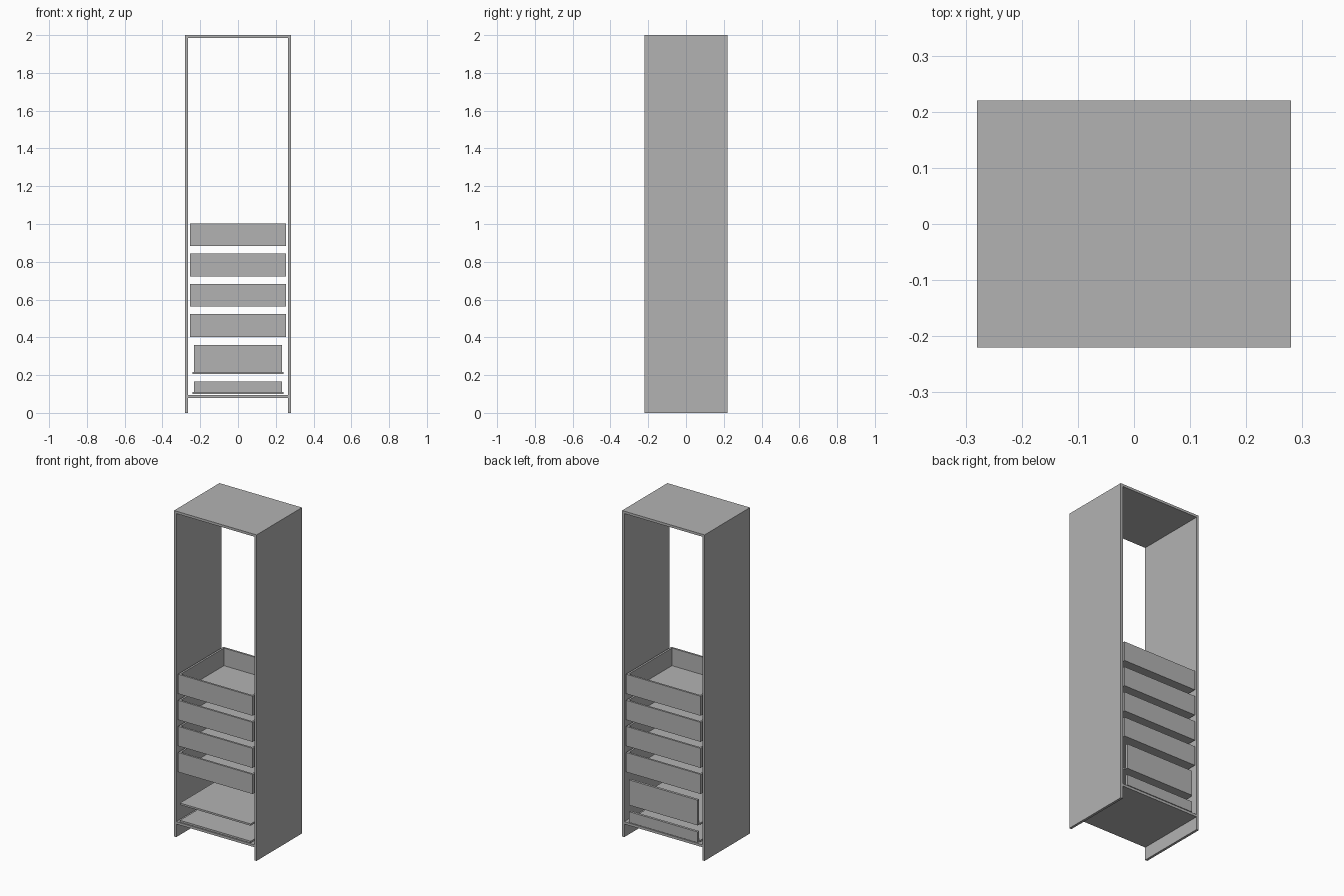
import bpy

cube = bpy.data.objects.get("Cube")
if cube:
    bpy.data.objects.remove(cube, do_unlink=True)

# One plain grey finish
grey = bpy.data.materials.new("plain_grey")
grey.use_nodes = True
color = (0.45, 0.45, 0.45, 1)
grey.diffuse_color = color
grey.node_tree.nodes["Principled BSDF"].inputs["Base Color"].default_value = color

HALF_W, HALF_D, HEIGHT = 0.28, 0.22, 2.0
BOARD = 0.015


def board(name, x, y, z):
    """Flat box between the (low, high) limits on each axis."""
    bpy.ops.mesh.primitive_cube_add(size=1, location=[sum(r) / 2 for r in (x, y, z)])
    obj = bpy.context.object
    obj.name = name
    obj.scale = [r[1] - r[0] for r in (x, y, z)]
    bpy.ops.object.transform_apply(location=False, rotation=False, scale=True)
    obj.data.materials.append(grey)
    return obj


depth = (-HALF_D, HALF_D)
inner_w = HALF_W - BOARD

# Cabinet carcass, open at the front and back
board("right_side", (-HALF_W, -inner_w), depth, (0, HEIGHT))
board("left_side", (inner_w, HALF_W), depth, (0, HEIGHT))
board("top_panel", (-inner_w, inner_w), depth, (HEIGHT - BOARD, HEIGHT))
board("bottom_panel", (-inner_w, inner_w), depth, (0.08, 0.095))


# Open boxes: four walls around a floor
def drawer(name, low, high, w=0.253, t=0.012):
    d = HALF_D
    board(name + "_front", (-w, w), (-d, t - d), (low, high))
    board(name + "_back", (-w, w), (d - t, d), (low, high))
    board(name + "_right_wall", (-w, t - w), (t - d, d - t), (low, high))
    board(name + "_left_wall", (w - t, w), (t - d, d - t), (low, high))
    board(name + "_floor", (t - w, w - t), (t - d, d - t), (low, low + t))


for i in range(4):
    base = 0.403 + 0.16 * i
    drawer(f"drawer_{i + 1}", base, base + 0.12)


# Low trays: a flat shelf with an upright board at the back only
def tray(name, low, high, t=0.011):
    board(name + "_shelf", (-0.24, 0.24), (-HALF_D, HALF_D - BOARD), (low, low + t))
    board(name + "_back", (-0.233, 0.233), (HALF_D - BOARD, HALF_D), (low, high))


tray("lower_tray", 0.099, 0.165)
tray("upper_tray", 0.205, 0.36)
